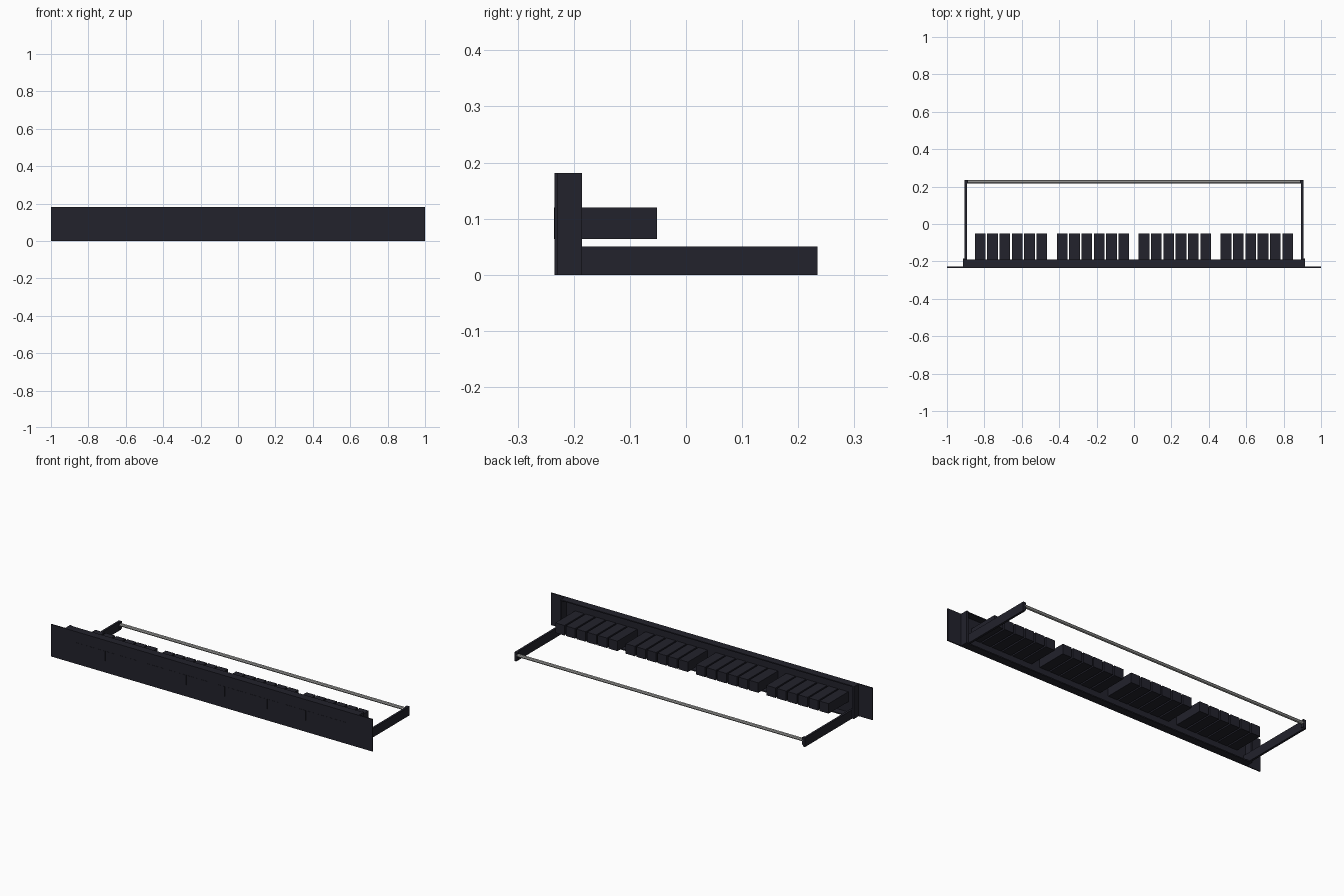
import bpy
import math

if "Cube" in bpy.data.objects:
    bpy.data.objects.remove(bpy.data.objects["Cube"], do_unlink=True)


def make_material(name, color):
    mat = bpy.data.materials.new(name)
    mat.use_nodes = True
    mat.diffuse_color = (*color, 1)
    mat.node_tree.nodes["Principled BSDF"].inputs["Base Color"].default_value = (*color, 1)
    return mat


BLACK = make_material("dark blue black", (0.016, 0.016, 0.025))
STEEL = make_material("grey steel", (0.4, 0.4, 0.39))


def box(name, x, y, z, mat=BLACK):
    """Box from (min, max) ranges on each axis."""
    bpy.ops.mesh.primitive_cube_add(size=1, location=[sum(r) / 2 for r in (x, y, z)])
    ob = bpy.context.object
    ob.name = name
    ob.scale = [r[1] - r[0] for r in (x, y, z)]
    bpy.ops.object.transform_apply(location=False, rotation=False, scale=True)
    ob.data.materials.append(mat)
    return ob


FRONT, PLATE_BACK = -0.234, -0.228
HEIGHT = 0.181

# Face plate with its folded top and bottom lips
box("face_plate", (-1, 1), (FRONT, PLATE_BACK), (0, HEIGHT))
box("bottom_lip", (-0.905, 0.905), (PLATE_BACK, -0.19), (0, 0.006))
box("top_lip", (-0.905, 0.905), (PLATE_BACK, -0.19), (HEIGHT - 0.006, HEIGHT))

# Side walls, support arms and their end tabs
for side, s in (("left", 1), ("right", -1)):
    def span(a, b):
        return tuple(sorted((s * a, s * b)))
    box(side + "_side_wall", span(0.905, 0.915), (PLATE_BACK, -0.185), (0, HEIGHT))
    box(side + "_arm", span(0.893, 0.905), (PLATE_BACK, 0.234), (0, 0.05))
    box(side + "_arm_tab", span(0.887, 0.893), (0.217, 0.234), (0.008, 0.05))

# Four groups of six jacks
for group in range(4):
    for i in range(6):
        x = -0.851 + group * 0.438 + i * 0.066
        box(f"jack_{group * 6 + i + 1}", (x, x + 0.057), (-0.235, -0.052), (0.064, 0.12))

# Rear cable bar
bpy.ops.mesh.primitive_cylinder_add(vertices=8, radius=0.009, depth=1.786,
                                    location=(0, 0.2255, 0.033),
                                    rotation=(math.pi / 8, 0, 0))
bar = bpy.context.object
bar.name = "cable_bar"
bar.rotation_euler = (0, math.pi / 2, 0)
bar.data.materials.append(STEEL)
